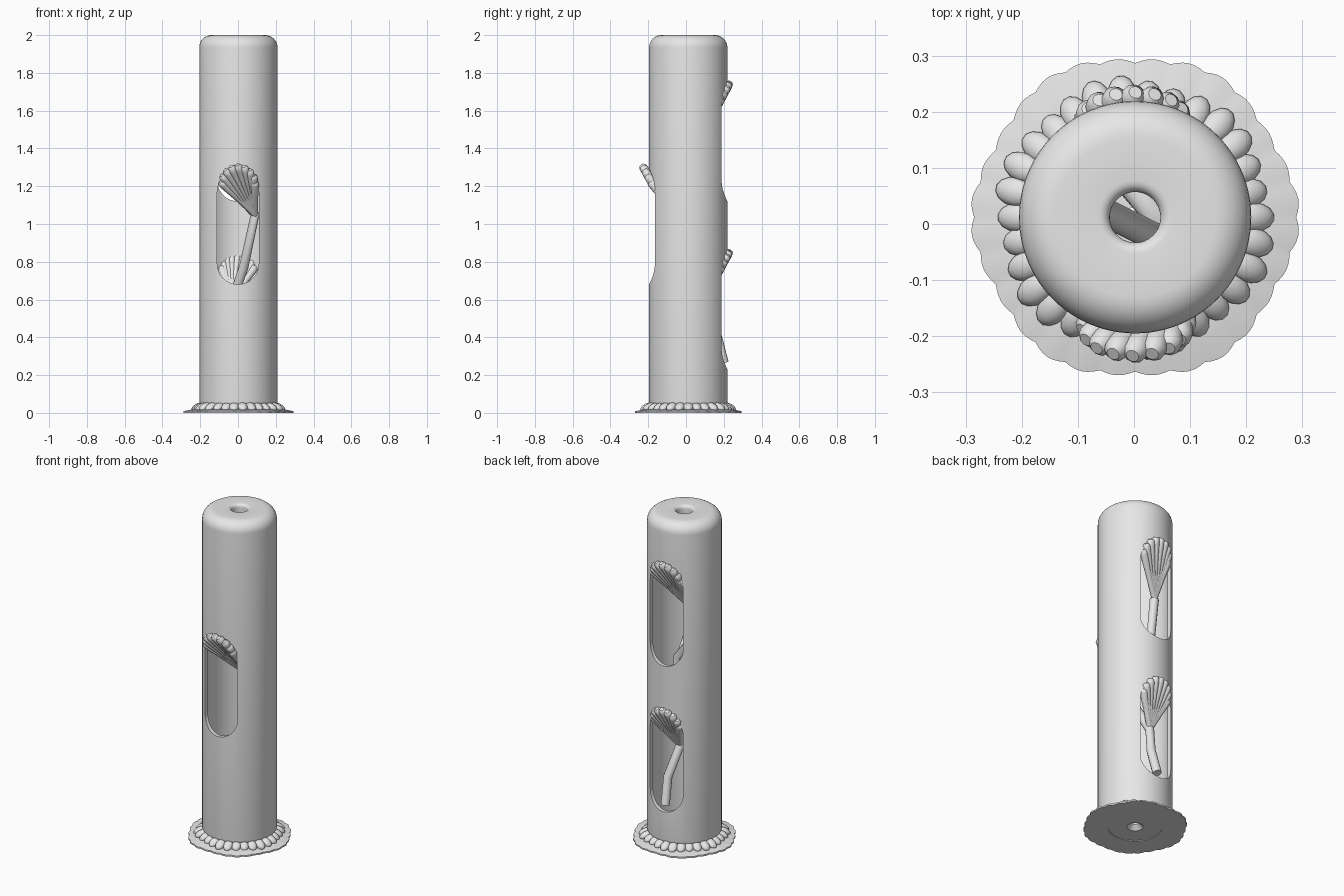
import bpy
import bmesh
import math
from mathutils import Vector

if "Cube" in bpy.data.objects:
    bpy.data.objects.remove(bpy.data.objects["Cube"])

AXIS = Vector((0.002, 0.012, 0))
SLOT_R = 0.11

grey = bpy.data.materials.new("plain_grey")
grey.use_nodes = True
grey.diffuse_color = (0.8, 0.8, 0.8, 1)
grey.node_tree.nodes["Principled BSDF"].inputs["Base Color"].default_value = (0.8, 0.8, 0.8, 1)


def activate(obj):
    bpy.ops.object.select_all(action="DESELECT")
    obj.select_set(True)
    bpy.context.view_layer.objects.active = obj


def smooth(obj, angle=40):
    activate(obj)
    bpy.ops.object.shade_smooth_by_angle(angle=math.radians(angle))


def from_bmesh(name, bm):
    bmesh.ops.recalc_face_normals(bm, faces=bm.faces)
    mesh = bpy.data.meshes.new(name)
    bm.to_mesh(mesh)
    bm.free()
    mesh.materials.append(grey)
    obj = bpy.data.objects.new(name, mesh)
    bpy.context.collection.objects.link(obj)
    return obj


def arc(r, z, radius, start, end, steps=6):
    angles = [math.radians(start + (end - start) * i / steps) for i in range(steps + 1)]
    return [(r + radius * math.cos(a), z + radius * math.sin(a)) for a in angles]


def lathe(name, profile, segments, ruffle=lambda r, a: r):
    """Revolve a closed (radius, height) loop around the tube axis."""
    bm = bmesh.new()
    rings = []
    for i in range(segments):
        a = math.tau * i / segments
        ring = []
        for r, z in profile:
            q = ruffle(r, a)
            ring.append(bm.verts.new((q * math.cos(a), q * math.sin(a), z)))
        rings.append(ring)
    n = len(profile)
    for i in range(segments):
        here, there = rings[i], rings[(i + 1) % segments]
        for j in range(n):
            k = (j + 1) % n
            bm.faces.new((here[j], there[j], there[k], here[k]))
    bmesh.ops.translate(bm, verts=bm.verts, vec=AXIS)
    return from_bmesh(name, bm)


def slot_cutter(side, bottom, top):
    """Round-ended prism reaching through one wall of the tube."""
    bm = bmesh.new()
    outline = []
    for centre, start in ((top - SLOT_R, 0), (bottom + SLOT_R, math.pi)):
        for i in range(17):
            a = start + math.pi * i / 16
            outline.append(bm.verts.new((SLOT_R * math.cos(a), 0.04 * side,
                                         centre + SLOT_R * math.sin(a))))
    face = bm.faces.new(outline)
    out = bmesh.ops.extrude_face_region(bm, geom=[face])
    verts = [v for v in out["geom"] if isinstance(v, bmesh.types.BMVert)]
    bmesh.ops.translate(bm, verts=verts, vec=(0, 0.4 * side, 0))
    cutter = from_bmesh("slot_cutter", bm)
    cutter.hide_render = True
    return cutter


def rods(name, paths):
    """Round rods along polylines of (point, radius) pairs, as one mesh."""
    curve = bpy.data.curves.new(name, "CURVE")
    curve.dimensions = "3D"
    curve.bevel_depth = 1
    curve.bevel_resolution = 3
    curve.use_fill_caps = True
    for path in paths:
        spline = curve.splines.new("POLY")
        spline.points.add(len(path) - 1)
        for p, (co, radius) in zip(spline.points, path):
            p.co = (*co, 1)
            p.radius = radius
    curve.materials.append(grey)
    obj = bpy.data.objects.new(name, curve)
    bpy.context.collection.objects.link(obj)
    activate(obj)
    bpy.ops.object.convert(target="MESH")
    smooth(bpy.context.object, 50)


# Hollow tube with rounded ends and a small hole at top and bottom
profile = [(0.018, 0.03), (0.045, 0.004), (0.19, 0.004)]
profile += arc(0.182, 0.06, 0.025, -60, 0, 4)
profile += arc(0.142, 1.935, 0.065, 0, 90, 8)
profile += arc(0.065, 1.98, 0.02, 90, 180, 5)
profile += [(0.045, 1.95), (0.14, 1.95), (0.185, 1.91), (0.185, 0.06), (0.018, 0.06)]
tube = lathe("tube", profile, 96)

# (side, slot bottom, slot top, point where the hood joins the branch)
SLOTS = {
    "front": (-1, 0.68, 1.28, (0.09, -0.06, 1.05)),
    "upper_back": (1, 1.12, 1.72, (-0.08, 0.08, 1.46)),
    "lower_back": (1, 0.23, 0.83, (-0.03, 0.10, 0.60)),
}
for side, bottom, top, root in SLOTS.values():
    cutter = slot_cutter(side, bottom, top)
    activate(tube)
    mod = tube.modifiers.new("slot", "BOOLEAN")
    mod.operation = "DIFFERENCE"
    mod.solver = "EXACT"
    mod.object = cutter
    bpy.ops.object.modifier_apply(modifier=mod.name)
    bpy.data.objects.remove(cutter)
smooth(tube, 35)

# Flared hoods of tapered petals over each slot
PETALS = 9
for name, (side, bottom, top, root) in SLOTS.items():
    paths = []
    for i in range(PETALS):
        a = math.pi * i / (PETALS - 1)
        tip = Vector((0.088 * math.cos(a),
                      side * (0.185 + 0.045 * math.sin(a)),
                      top - 0.06 + 0.085 * math.sin(a)))
        base = Vector(root)
        paths.append([(base, 0.016),
                      (base.lerp(tip, 0.55), 0.018),
                      (base.lerp(tip, 0.93), 0.023),
                      (base.lerp(tip, 1.0), 0.021),
                      (base.lerp(tip, 1.03), 0.012)])
    rods(name + "_hood", paths)

# Bent branch climbing inside the tube
branch = [(0, 0.2, 0.265), (0.01, 0.16, 0.42), (-0.03, 0.1, 0.6), (0.03, 0.03, 0.77),
          (0.09, -0.05, 1.05), (-0.09, 0.04, 1.26), (-0.08, 0.08, 1.46)]
rods("inner_branch", [[(Vector(p), 0.026) for p in branch]])


# Thin ruffled skirt on the ground
def ruffle(r, a):
    if r < 0.2:
        return r
    return r + 0.006 * math.cos(6 * a) + 0.007 * abs(math.sin(14 * a)) - 0.004


skirt = lathe("base_skirt", [(0.15, 0), (0.285, 0), (0.285, 0.009), (0.245, 0.017),
                             (0.18, 0.025), (0.15, 0.02)], 168, ruffle)
smooth(skirt, 40)

# Ring of overlapping shells around the foot
bm = bmesh.new()
SHELLS = 30
for i in range(SHELLS):
    a = math.tau * i / SHELLS
    new = bmesh.ops.create_uvsphere(bm, u_segments=14, v_segments=8, radius=1)["verts"]
    bmesh.ops.scale(bm, verts=new, vec=(0.036, 0.026, 0.02))
    for v in new:
        v.co.z -= 0.35 * v.co.x
        v.co.x += 0.212 + 0.008 * math.sin(5 * i)
        v.co.z = max(v.co.z + 0.032, 0.004)
        x, y = v.co.x, v.co.y
        v.co.x = x * math.cos(a) - y * math.sin(a) + AXIS.x
        v.co.y = x * math.sin(a) + y * math.cos(a) + AXIS.y
shells = from_bmesh("base_shells", bm)
smooth(shells, 50)
